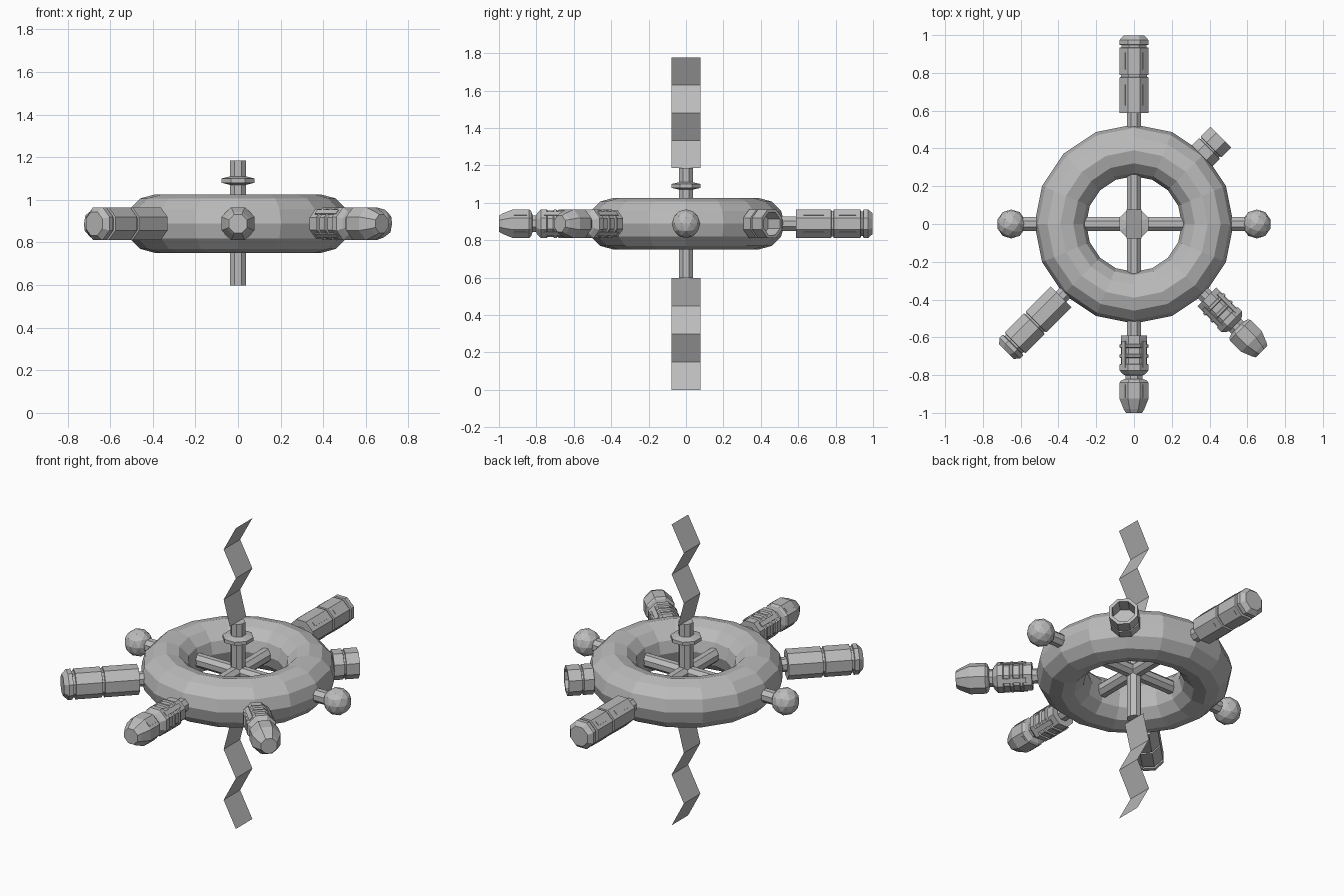
import bpy, bmesh, math
from mathutils import Matrix, Vector

if "Cube" in bpy.data.objects:
    bpy.data.objects.remove(bpy.data.objects["Cube"])

ZC = 0.888   # height of the ring plane
mat = bpy.data.materials.new("station grey")
mat.diffuse_color = (0.5, 0.5, 0.5, 1)
mat.use_nodes = True
mat.node_tree.nodes["Principled BSDF"].inputs["Base Color"].default_value = mat.diffuse_color


def finish(name, bm, recalc=True):
    if recalc:
        bmesh.ops.recalc_face_normals(bm, faces=bm.faces)
    me = bpy.data.meshes.new(name)
    bm.to_mesh(me)
    bm.free()
    me.materials.append(mat)
    ob = bpy.data.objects.new(name, me)
    bpy.context.collection.objects.link(ob)
    return ob


def lathe(name, profile, direction, origin=(0, 0, ZC), sides=8):
    """Turn (distance, half width) points around an axis; the ends are capped."""
    d = Vector(direction).normalized()
    up = Vector((1, 0, 0)) if abs(d.z) > 0.9 else Vector((0, 0, 1))
    side = up.cross(d)
    bm = bmesh.new()
    rings = []
    for dist, half in profile:
        r = half / math.cos(math.pi / sides)
        ring = []
        for i in range(sides):
            a = 2 * math.pi * (i + 0.5) / sides
            ring.append(bm.verts.new(Vector(origin) + d * dist
                                     + (up * math.cos(a) + side * math.sin(a)) * r))
        rings.append(ring)
    for a, b in zip(rings, rings[1:]):
        for i in range(sides):
            j = (i + 1) % sides
            bm.faces.new((a[i], a[j], b[j], b[i]))
    bm.faces.new(rings[0])
    bm.faces.new(rings[-1])
    return finish(name, bm)


# Main ring
bpy.ops.mesh.primitive_torus_add(major_segments=16, minor_segments=12, major_radius=0.39,
                                 minor_radius=0.137, location=(0, 0, ZC))
ring = bpy.context.object
ring.name = "main_ring"
ring.data.materials.append(mat)

# Spokes and vertical mast with its collar
lathe("spoke_x", [(-0.6, 0.036), (0.6, 0.036)], (1, 0, 0))
lathe("spoke_y", [(-0.6, 0.038), (0.6, 0.038)], (0, 1, 0))
lathe("mast", [(0.598, 0.037), (1.185, 0.037)], (0, 0, 1), (0, 0, 0))
lathe("mast_collar", [(1.07, 0.037), (1.08, 0.078), (1.1, 0.078), (1.11, 0.037)],
      (0, 0, 1), (0, 0, 0))

# Round tanks at the ends of the cross spoke
for s, label in ((-1, "left"), (1, "right")):
    bm = bmesh.new()
    bmesh.ops.create_icosphere(bm, subdivisions=2, radius=0.077,
                               matrix=Matrix.Translation((s * 0.65, 0, ZC)))
    finish(label + "_tank", bm)

# Module profiles, distances measured from the inner end of the module
W = 0.077
LONG = [(0, W), (0.188, W), (0.19, 0.068), (0.2, 0.068), (0.202, W), (0.345, W),
        (0.347, 0.066), (0.359, 0.066), (0.361, W), (0.385, W), (0.41, 0.055)]
FERRY = [(0, 0.07), (0.045, 0.07), (0.05, W), (0.062, W), (0.067, 0.07), (0.098, 0.07),
         (0.103, W), (0.115, W), (0.12, 0.07), (0.15, 0.07), (0.155, W), (0.185, W),
         (0.205, 0.058), (0.212, 0.045), (0.23, 0.045), (0.238, 0.068), (0.25, W),
         (0.335, W), (0.39, 0.055), (0.41, 0.043)]
PORT = [(0, W), (0.055, W), (0.057, 0.069), (0.065, 0.069), (0.067, W), (0.14, W),
        (0.14, 0.06), (0.05, 0.06)]


def module(name, profile, direction, start):
    lathe(name, [(start + t, w) for t, w in profile], direction)
    lathe(name + "_neck", [(0.45, 0.038), (start + 0.02, 0.038)], direction)


module("rear_module", LONG, (0, 1, 0), 0.588)
module("left_front_module", LONG, (-1, -1, 0), 0.545)
module("front_ferry", FERRY, (0, -1, 0), 0.59)
module("right_front_ferry", FERRY, (1, -1, 0), 0.545)
module("docking_port", PORT, (1, 1, 0), 0.51)

# Raised strips along the flanks of the modules
def strips(name, direction, start, spans):
    d = Vector(direction).normalized()
    side = Vector((0, 0, 1)).cross(d)
    rot = Matrix((d, side, (0, 0, 1))).transposed().to_4x4()
    bm = bmesh.new()
    for a, b in spans:
        for k in range(4):
            turn = Matrix.Rotation(math.pi / 4 + k * math.pi / 2, 4, 'X')
            m = (Matrix.Translation((0, 0, ZC)) @ rot @ turn
                 @ Matrix.Translation((start + (a + b) / 2, 0, W))
                 @ Matrix.Diagonal((b - a, 0.026, 0.006, 1)))
            bmesh.ops.create_cube(bm, size=1, matrix=m)
    finish(name, bm)


strips("rear_module_strips", (0, 1, 0), 0.588, [(0.04, 0.15), (0.23, 0.32)])
strips("front_ferry_strips", (0, -1, 0), 0.59, [(0.03, 0.17), (0.26, 0.33)])
strips("right_ferry_strips", (1, -1, 0), 0.545, [(0.03, 0.17)])

# Folded panels above and below the mast
for label, z0, step in (("upper", 1.185, 0.1478), ("lower", 0.598, -0.1495)):
    bm = bmesh.new()
    pts = [(x, z0 + i * step) for i, x in enumerate((0, -0.04, 0.04, -0.04, 0.04))]
    rows = [[bm.verts.new((x, y, z)) for y in (-0.077, 0.077)] for x, z in pts]
    for p, q in zip(rows, rows[1:]):
        bm.faces.new((p[0], p[1], q[1], q[0]))
    finish(label + "_folded_panel", bm)
